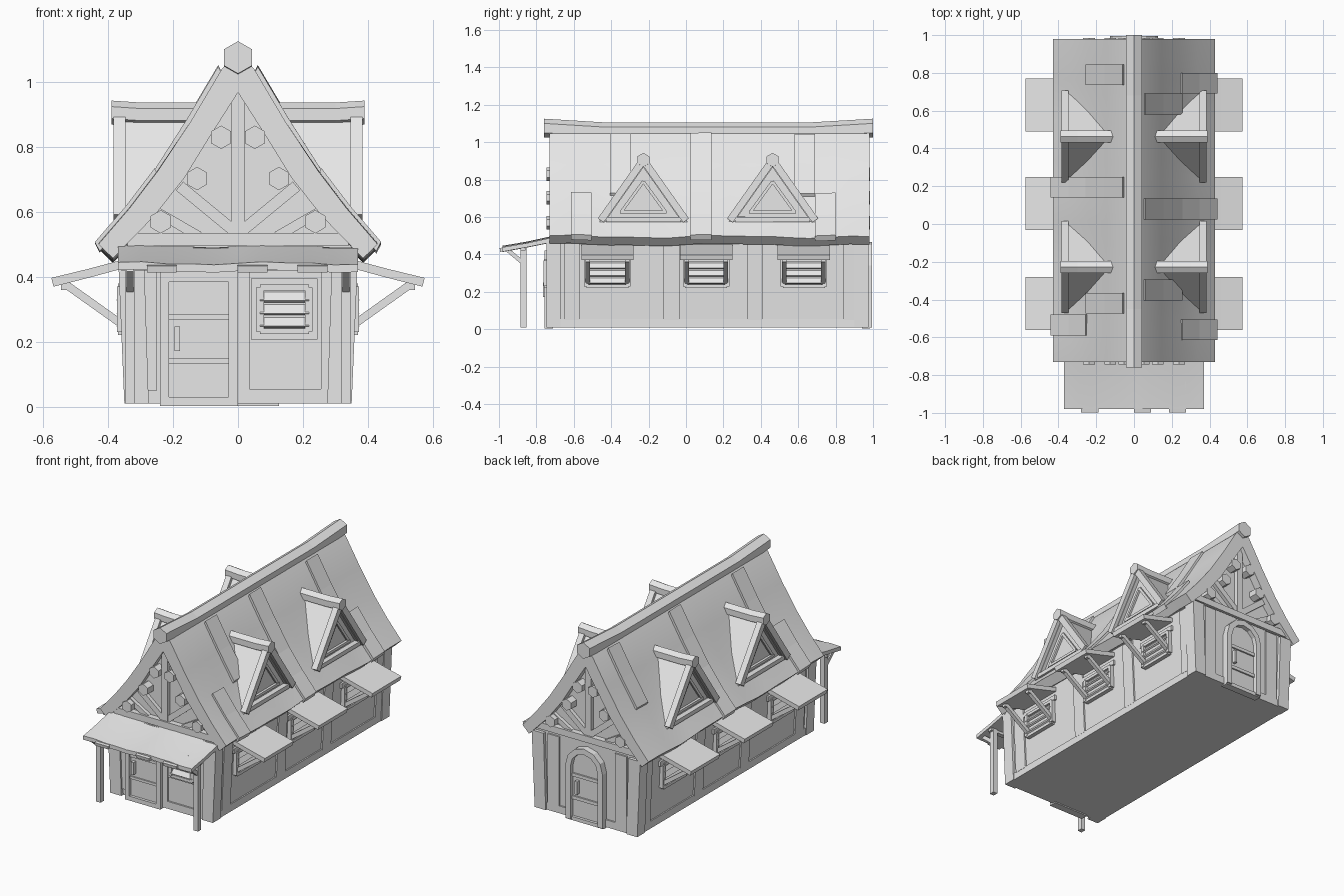
import bpy, bmesh, math
from mathutils import Vector as V

if "Cube" in bpy.data.objects:
    bpy.data.objects.remove(bpy.data.objects["Cube"], do_unlink=True)

GREY = (0.8, 0.8, 0.8, 1)
mat = bpy.data.materials.new("plain_grey")
mat.use_nodes = True
mat.diffuse_color = GREY
mat.node_tree.nodes["Principled BSDF"].inputs["Base Color"].default_value = GREY


def loft(name, rings, smooth=False):
    """Skin matching rings of points and cap both ends."""
    bm = bmesh.new()
    loops = [[bm.verts.new(p) for p in ring] for ring in rings]
    n = len(loops[0])
    for a, b in zip(loops, loops[1:]):
        for i in range(n):
            j = (i + 1) % n
            bm.faces.new((a[i], a[j], b[j], b[i]))
    bm.faces.new(loops[0][::-1])
    bm.faces.new(loops[-1])
    bmesh.ops.recalc_face_normals(bm, faces=bm.faces)
    mesh = bpy.data.meshes.new(name)
    bm.to_mesh(mesh)
    bm.free()
    mesh.materials.append(mat)
    ob = bpy.data.objects.new(name, mesh)
    bpy.context.collection.objects.link(ob)
    if smooth:
        bpy.ops.object.select_all(action='DESELECT')
        ob.select_set(True)
        bpy.context.view_layer.objects.active = ob
        bpy.ops.object.shade_smooth_by_angle(angle=math.radians(25))
    return ob


def box(name, x0, x1, y0, y1, z0, z1):
    loft(name, [[(x0, y0, z), (x1, y0, z), (x1, y1, z), (x0, y1, z)] for z in (z0, z1)])


def beam(name, p, q, w, d, facing):
    """Timber from p to q, w wide across the facing direction, d deep along it."""
    p, q = V(p), V(q)
    t = (q - p).normalized()
    side = t.cross(V(facing)).normalized()
    out = side.cross(t)
    corners = [side * w * a + out * d * b for a, b in ((-.5, -.5), (.5, -.5), (.5, .5), (-.5, .5))]
    loft(name, [[e + c for c in corners] for e in (p, q)])


def hex_beam(name, path, side, r):
    """Six-sided log along a path with a corner pointing up."""
    hexagon = [(math.sin(k * math.pi / 3), math.cos(k * math.pi / 3)) for k in range(6)]
    loft(name, [[V(p) + V(side) * r * a + V((0, 0, r * b)) for a, b in hexagon] for p in path])


def wave(t, amp=0.006):
    return amp * math.sin(t * 7.3) + amp * 0.5 * math.sin(t * 17)


# Walls, flaring slightly towards the eaves
def wall_x(z):
    return 0.335 + 0.045 * z


loft("walls", [[(-x, -.725, z), (x, -.725, z), (x, .955, z), (-x, .955, z)]
               for z, x in ((.01, .335), (.49, wall_x(.49)))])
GABLE = [(-.37, .47), (-.28, .57), (-.19, .69), (0, .99), (.19, .69), (.28, .57), (.37, .47)]
loft("gable_walls", [[(x, y, z) for x, z in GABLE] for y in (-.69, .93)])

# Roof shell with a gentle sway along its length
OUTER = [(.43, .495), (.335, .605), (.246, .722), (.145, .88), (.05, 1.04), (0, 1.09)]
INNER = [(0, .968), (.085, .835), (.165, .705), (.26, .58), (.385, .452)]
half = OUTER + INNER
profile = OUTER + [(-x, z) for x, z in OUTER[-2::-1]] + [(-x, z) for x, z in INNER[::-1]] + INNER[1:]
loft("roof", [[(x, y, z + (wave(y) if abs(x) > .2 else 0)) for x, z in profile]
              for y in [-.73 + 1.71 * i / 16 for i in range(17)]], smooth=True)


def roof_board(s, y, top, low):
    """Thin raised board following the slope between two profile points."""
    pts = OUTER[low:top + 1]
    lift = .011
    ring = [(x - .004, z - .02) for x, z in pts] + [(x + lift, z + lift * .8) for x, z in pts[::-1]]
    loft("roof_board", [[(s * x, v, z + wave(v) * .5) for x, z in ring] for v in (y - .055, y + .055)])


for s, y, top, low in ((1, .08, 4, 0), (1, -.35, 4, 2), (1, .635, 4, 2), (1, .745, 2, 0),
                       (1, -.56, 2, 0), (-1, .195, 4, 0), (-1, -.42, 4, 2),
                       (-1, .79, 4, 2), (-1, -.535, 2, 0)):
    roof_board(s, y, top, low)

hex_beam("ridge_beam", [(0, -.76, 1.076), (0, -.45, 1.057), (0, .68, 1.057), (0, 1, 1.076)],
         (1, 0, 0), .05)

# Corner posts and base rails
for s in (-1, 1):
    for y0, y1 in ((-.745, -.67), (.9, .975)):
        loft("corner_post", [[(s * a, y0, z), (s * b, y0, z), (s * b, y1, z), (s * a, y1, z)]
                             for z, a, b in ((.01, .275, .35), (.48, .29, .37))])
    box("side_base_rail", s * .33, s * .345, -.68, .91, .01, .055)
box("front_base_rail", 0, .3, -.735, -.7, .01, .055)
box("back_base_rail", -.3, .3, .93, .965, .01, .055)

# Raised planks on the side walls
for s in (-1, 1):
    for y in (-.61, -.077, .37, .885):
        beam("side_plank", (s * wall_x(.05), y, .05), (s * wall_x(.46), y, .46), .085, .018, (s, 0, 0))
for x0, x1 in ((-.3, -.25), (.255, .29), (.0, .035)):
    box("front_plank", x0, x1, -.735, -.7, .05, .46)
for x in (-.23, .23):
    box("back_plank", x - .04, x + .04, .94, .965, .05, .48)


def window(c, u, n, w, h):
    """Louvred window: frame, backing plate and tilted slats."""
    c, u, n, up = V(c), V(u), V(n), V((0, 0, 1))
    beam("window_back", c - up * h / 2, c + up * h / 2, w, .008, n)
    for a in (-1, 1):
        beam("window_jamb", c + u * a * w / 2 - up * h / 2, c + u * a * w / 2 + up * h / 2, .024, .04, n)
        beam("window_rail", c + up * a * h / 2 - u * w / 2, c + up * a * h / 2 + u * w / 2, .018, .036, n)
    for k in range(3):
        z = up * h * (k - 1) * .29 + n * .008
        beam("window_slat", c + z - u * w / 2, c + z + u * w / 2, .036, .01, n + up * .7)


# Side windows with strutted awnings
for s in (-1, 1):
    for y in (-.42, .108, .63):
        window((s * .352, y, .3), (0, 1, 0), (s, 0, 0), .225, .14)
        box("window_lintel", s * .34, s * .365, y - .14, y + .14, .37, .4)
        awning = [(.34, .43), (.34, .457), (.46, .425), (.575, .397), (.568, .37), (.45, .4)]
        loft("awning", [[(s * x, v, z) for x, z in awning] for v in (y - .14, y + .14)])
        for v in (y - .105, y + .105):
            beam("awning_strut", (s * .535, v, .38), (s * .345, v, .245), .024, .024, (0, 1, 0))
            box("strut_peg", s * .525, s * .545, v - .012, v + .012, .36, .39)

# Dormers
for s in (-1, 1):
    for y in (-.228, .463):
        chevron = [(-.235, .575), (0, .905), (.235, .575), (.205, .575), (0, .865), (-.205, .575)]
        loft("dormer_roof", [[(s * x, y + v, z) for v, z in chevron] for x in (.1, .362)])
        loft("dormer_gable", [[(s * x, y + v, z) for v, z in ((-.21, .575), (0, .88), (.21, .575))]
                              for x in (.2, .34)])
        hex_beam("dormer_ridge", [(s * .1, y, .9), (s * .3, y, .9), (s * .39, y, .906)], (0, 1, 0), .037)
        for a in (-1, 1):
            beam("dormer_bargeboard", (s * .365, y, .905), (s * .365, y + a * .228, .582), .038, .036, (s, 0, 0))
            beam("dormer_window_frame", (s * .342, y, .79), (s * .342, y + a * .12, .625), .016, .02, (s, 0, 0))
        box("dormer_sill", s * .33, s * .372, y - .2, y + .2, .575, .6)
        box("dormer_window_sill", s * .33, s * .355, y - .125, y + .125, .618, .634)

# Gable timbers and log ends at both ends
for y, f in ((-.7, -1), (.94, 1)):
    n = (0, f, 0)
    beam("gable_post", (0, y, .5), (0, y, .985), .04, .03, n)
    beam("gable_tie", (-.34, y, .515), (.34, y, .515), .04, .05, n)
    for s in (-1, 1):
        beam("gable_brace", (s * .01, y, .54), (s * .18, y, .68), .035, .026, n)
        beam("gable_short_brace", (s * .12, y, .525), (s * .25, y, .6), .03, .024, n)
        for x, z in ((.052, .83), (.126, .703), (.238, .57)):
            hex_beam("log_end", [(s * x, y - f * .03, z), (s * x, y + f * .045, z)], (1, 0, 0), .036)

# Porch roof, posts and braces
loft("porch_roof", [[(x, y, z + wave(x * 2, .004)) for y, z in
                     ((-.98, .418), (-.98, .442), (-.85, .464), (-.71, .495), (-.71, .47), (-.85, .442))]
                    for x in [-.37 + .74 * i / 10 for i in range(11)]], smooth=True)
for x in (-.235, .045, .23):
    beam("porch_board", (x, -.995, .424), (x, -.72, .476), .092, .02, (0, 0, 1))
for s in (-1, 1):
    box("porch_post", s * .318, s * .347, -.886, -.854, .01, .45)
    beam("porch_brace", (s * .333, -.865, .35), (s * .333, -.955, .425), .022, .022, (1, 0, 0))
box("porch_header", -.36, .36, -.885, -.858, .42, .445)

# Front door and window
for x0, x1 in ((-.24, -.213), (-.03, 0)):
    box("door_jamb", x0, x1, -.757, -.71, .003, .42)
box("door_lintel", -.24, 0, -.757, -.71, .385, .42)
box("door_threshold", -.24, 0, -.757, -.71, .003, .03)
box("door_panel", -.22, -.02, -.74, -.71, .02, .39)
for z in (.142, .277):
    box("door_rail", -.213, -.03, -.748, -.73, z - .008, z + .008)
box("door_handle", -.196, -.178, -.765, -.735, .172, .248)
box("front_window_surround", .04, .245, -.74, -.71, .208, .395)
window((.143, -.741, .3), (1, 0, 0), (0, -1, 0), .15, .135)

# Arched back door
def arch(r):
    pts = [(r * math.cos(k * math.pi / 6), .34 + r * math.sin(k * math.pi / 6)) for k in range(7)]
    return [(r, .01)] + pts + [(-r, .01)]


loft("back_door_arch", [[(x, y, z) for x, z in arch(.127) + arch(.092)[::-1]] for y in (.94, .995)])
loft("back_door_panel", [[(x, y, z) for x, z in arch(.1)] for y in (.93, .968)])
for z in (.14, .28):
    box("back_door_rail", -.092, .092, .96, .978, z - .01, z + .01)
box("back_door_handle", .05, .068, .96, .99, .17, .25)
box("back_door_step", -.127, .127, .94, .985, .003, .025)
